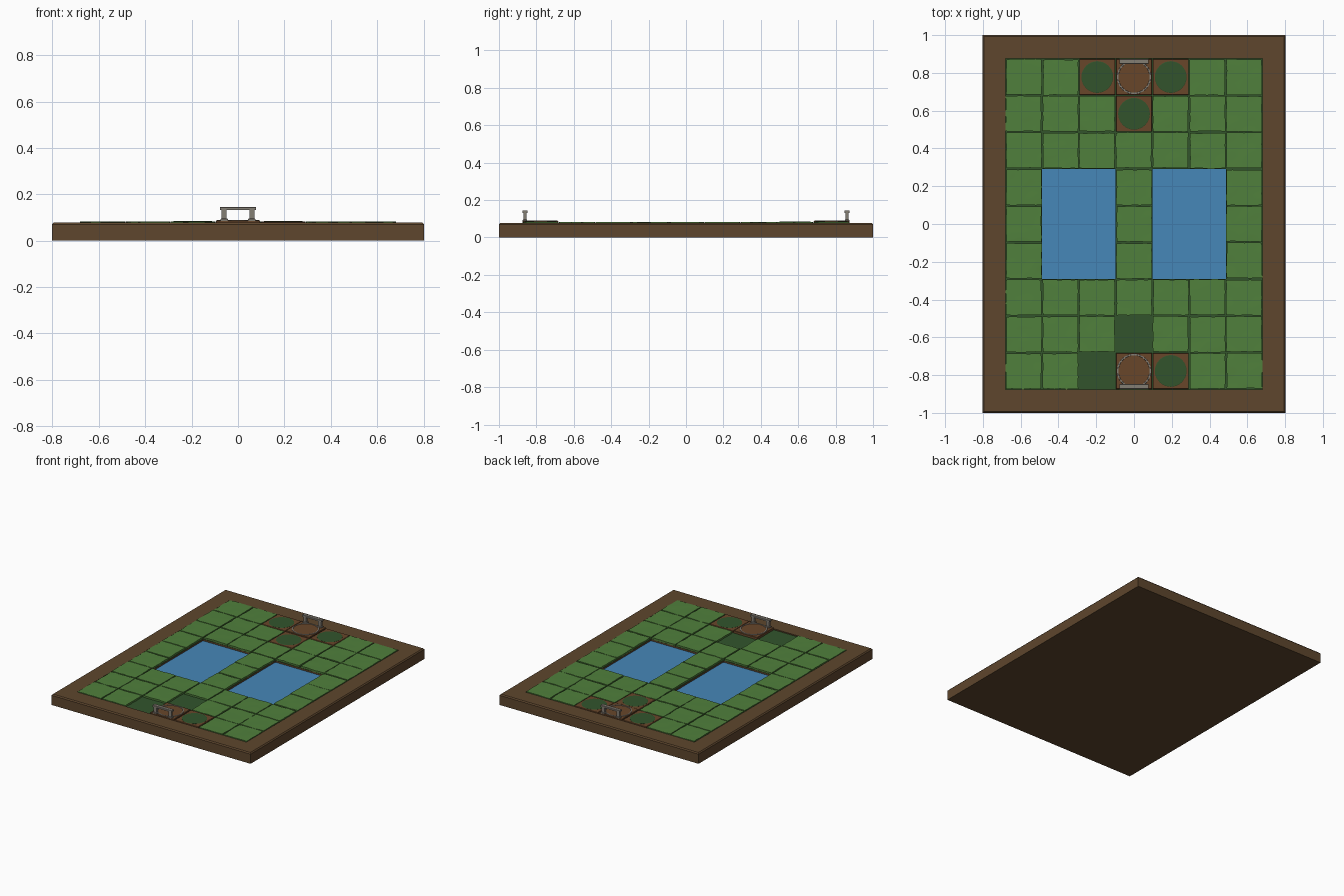
import bpy, bmesh, math, random

random.seed(4)
if "Cube" in bpy.data.objects:
    bpy.data.objects.remove(bpy.data.objects["Cube"])


def make_mat(name, srgb):
    lin = [((c / 255 + 0.055) / 1.055) ** 2.4 for c in srgb] + [1]
    m = bpy.data.materials.new(name)
    m.use_nodes = True
    m.diffuse_color = lin
    bsdf = m.node_tree.nodes["Principled BSDF"]
    bsdf.inputs["Base Color"].default_value = lin
    bsdf.inputs["Roughness"].default_value = 0.8
    return m


WOOD = make_mat("wood brown", (94, 70, 45))
EARTH = make_mat("earth brown", (104, 70, 42))
GRASS = make_mat("grass green", (80, 128, 60))
MOSS = make_mat("moss green", (50, 84, 44))
WATER = make_mat("water blue", (70, 135, 184))
STONE = make_mat("stone grey", (132, 126, 116))

CELL = 0.1945
COLS, ROWS = 3, 4          # cells on each side of the middle one
FX, FY = CELL * (COLS + 0.5), CELL * (ROWS + 0.5)
FLOOR, PIT, TOP = 0.07, 0.058, 0.082


def finish(name, bm, *mats):
    bmesh.ops.recalc_face_normals(bm, faces=bm.faces)
    me = bpy.data.meshes.new(name)
    bm.to_mesh(me)
    bm.free()
    for m in mats:
        me.materials.append(m)
    ob = bpy.data.objects.new(name, me)
    bpy.context.collection.objects.link(ob)
    return ob


def loft(bm, rings):
    """Skin a list of point rings and cap both ends."""
    loops = [[bm.verts.new(p) for p in ring] for ring in rings]
    n = len(loops[0])
    for a, b in zip(loops, loops[1:]):
        for i in range(n):
            j = (i + 1) % n
            bm.faces.new((a[i], a[j], b[j], b[i]))
    bm.faces.new(loops[0])
    bm.faces.new(loops[-1])


def rect(hx, hy, z, cx=0, cy=0):
    return [(cx + sx * hx, cy + sy * hy, z)
            for sx, sy in ((-1, -1), (1, -1), (1, 1), (-1, 1))]


def circle(r, z, cx, cy, n=32):
    return [(cx + r * math.cos(2 * math.pi * i / n),
             cy + r * math.sin(2 * math.pi * i / n), z) for i in range(n)]


def block(bm, cx, cy, z0, z1, hx, hy, chamfer=0.002):
    loft(bm, [rect(hx, hy, z0, cx, cy), rect(hx, hy, z1 - chamfer, cx, cy),
              rect(hx - chamfer, hy - chamfer, z1, cx, cy)])


# Wooden tray with a chamfered rim and a recessed bed
bm = bmesh.new()
loft(bm, [rect(0.802, 1, 0), rect(0.802, 1, 0.07), rect(0.795, 0.993, 0.078),
          rect(FX, FY, 0.078), rect(FX, FY, 0.05)])
finish("tray", bm, WOOD)

# Special squares
ponds = {(sx * c, r) for sx in (-1, 1) for c in (1, 2) for r in (-1, 0, 1)}
dens = [(0, -4), (0, 4)]
traps = [(-1, 4), (1, 4), (0, 3), (1, -4)]
bare = [(-1, -4), (0, -3)]
cells = [(c, r) for c in range(-COLS, COLS + 1) for r in range(-ROWS, ROWS + 1)]

# Mossy floor with brown sides around the ponds
bm = bmesh.new()
for c, r in cells:
    if (c, r) not in ponds:
        bm.faces.new([bm.verts.new(p) for p in
                      rect(CELL / 2, CELL / 2, FLOOR, c * CELL, r * CELL)])
bmesh.ops.remove_doubles(bm, verts=bm.verts, dist=0.001)
rim = [e for e in bm.edges if e.is_boundary]
new = bmesh.ops.extrude_edge_only(bm, edges=rim)["geom"]
for v in new:
    if isinstance(v, bmesh.types.BMVert):
        v.co.z = 0.052
bm.normal_update()
for f in bm.faces:
    f.material_index = 0 if abs(f.normal.z) > 0.5 else 1
finish("moss_floor", bm, MOSS, WOOD)

# Two ponds
for side, name in ((1, "left_pond"), (-1, "right_pond")):
    bm = bmesh.new()
    loft(bm, [rect(CELL, CELL * 1.5, z, side * CELL * 1.5, 0) for z in (0.051, PIT)])
    finish(name, bm, WATER)

# Uneven grass tiles with ragged, skirted edges
bm = bmesh.new()
N = 6
for c, r in cells:
    if (c, r) in ponds or (c, r) in dens + traps + bare:
        continue
    shift = [random.uniform(-0.002, 0.002) for _ in range(2)]
    half = CELL / 2 - 0.0035
    grid = []
    for i in range(N + 1):
        row = []
        for j in range(N + 1):
            u, v = i / N * 2 - 1, j / N * 2 - 1
            x = c * CELL + u * half + random.uniform(-0.002, 0.002) + shift[0]
            y = r * CELL + v * half + random.uniform(-0.002, 0.002) + shift[1]
            x, y = max(-FX, min(FX, x)), max(-FY, min(FY, y))
            row.append(bm.verts.new((x, y, TOP + random.uniform(-0.0012, 0.0012))))
        grid.append(row)
    for i in range(N):
        for j in range(N):
            bm.faces.new((grid[i][j], grid[i + 1][j], grid[i + 1][j + 1], grid[i][j + 1]))
rim = [e for e in bm.edges if e.is_boundary]
for v in bmesh.ops.extrude_edge_only(bm, edges=rim)["geom"]:
    if isinstance(v, bmesh.types.BMVert):
        v.co.z = FLOOR
for f in bm.faces:
    f.smooth = True
grass = finish("grass_tiles", bm, GRASS)
bpy.context.view_layer.objects.active = grass
grass.select_set(True)
bpy.ops.object.shade_smooth_by_angle(angle=math.radians(40))
grass.select_set(False)

# Trap squares: earth plate, raised lip and mossy disc
for k, (c, r) in enumerate(traps):
    x, y = c * CELL, r * CELL
    bm = bmesh.new()
    block(bm, x, y, FLOOR - 0.001, 0.083, 0.095, 0.095)
    finish(f"trap_plate_{k + 1}", bm, EARTH)
    bm = bmesh.new()
    loft(bm, [circle(0.084, 0.082, x, y), circle(0.084, 0.0835, x, y),
              circle(0.082, 0.0845, x, y)])
    finish(f"trap_disc_{k + 1}", bm, MOSS)

# Den squares: earth plate, stone ring and gate on the outer edge
for (c, r), name in zip(dens, ("front", "back")):
    y, out = r * CELL, math.copysign(1, r)
    bm = bmesh.new()
    block(bm, 0, y, FLOOR - 0.001, 0.087, 0.095, 0.095)
    finish(f"{name}_den_plate", bm, EARTH)

    bm = bmesh.new()
    loft(bm, [circle(rad, z, 0, y) for rad, z in
              ((0.082, 0.086), (0.083, 0.09), (0.09, 0.09), (0.091, 0.086))])
    for f in [f for f in bm.faces if len(f.verts) > 4]:
        bm.faces.remove(f)
    finish(f"{name}_den_ring", bm, STONE)

    gy = out * 0.861
    bm = bmesh.new()
    for sx in (-1, 1):
        block(bm, sx * 0.06, gy, 0.086, 0.095, 0.016, 0.012)
        block(bm, sx * 0.06, gy, 0.093, 0.136, 0.011, 0.008, 0.001)
    block(bm, 0, gy, 0.132, 0.145, 0.078, 0.013)
    finish(f"{name}_gate", bm, STONE)
